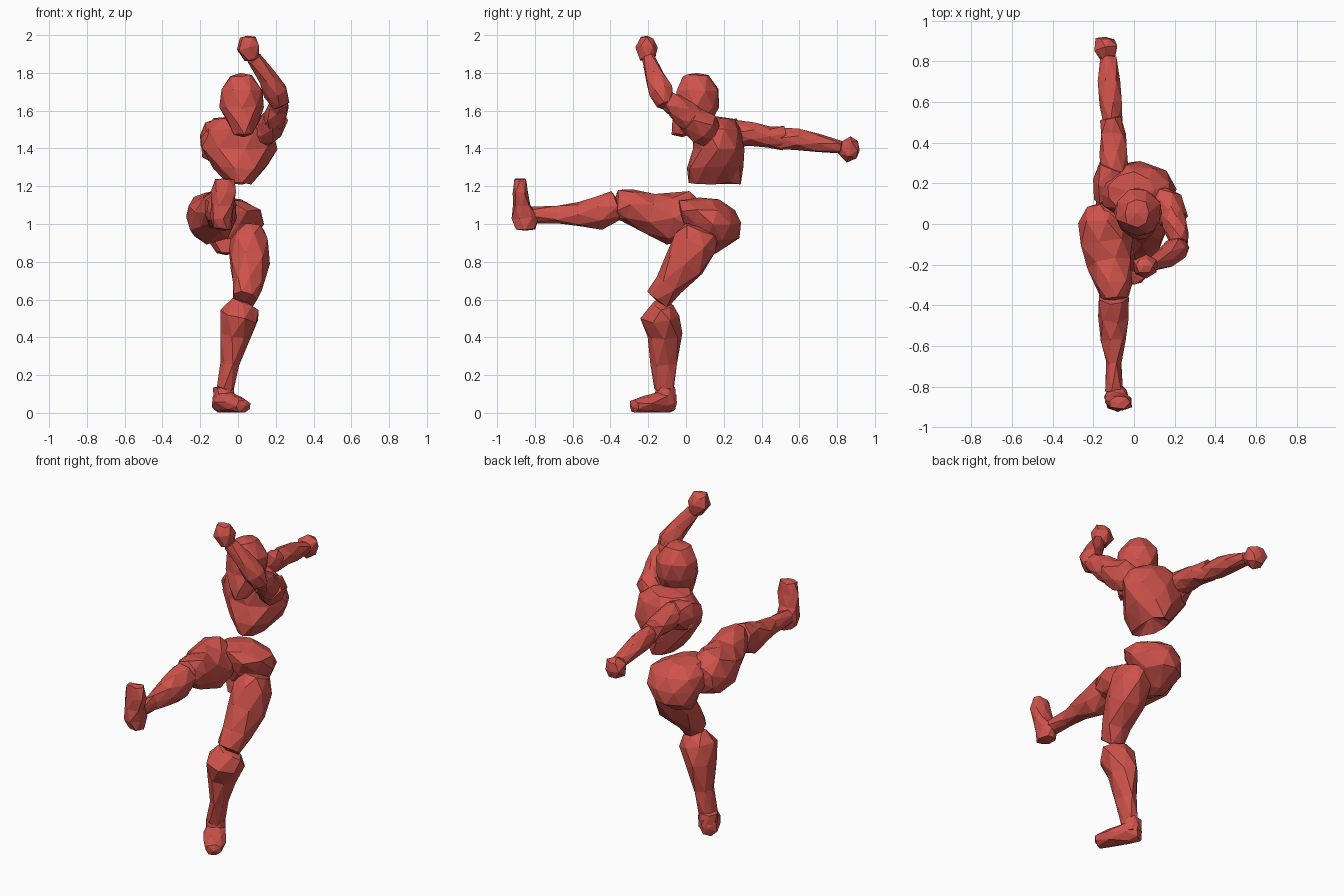
import bpy, bmesh, math, random
from mathutils import Vector

random.seed(4)
red = bpy.data.materials.new("red")
red.diffuse_color = (0.62, 0.085, 0.07, 1)


def loft(name, stations, sides=7, caps=(0.015, 0.015), jitter=0.006, axis=None):
    """Faceted tube through (x, y, z, half width, half depth) stations, twisted half a step per ring."""
    bm = bmesh.new()
    pts = [Vector(s[:3]) for s in stations]
    last = len(pts) - 1
    rings = []
    for i, s in enumerate(stations):
        t = Vector(axis) if axis else pts[min(i + 1, last)] - pts[max(i - 1, 0)]
        t.normalize()
        side = Vector((1, 0, 0))
        side = (side - t * side.dot(t)).normalized()
        depth = t.cross(side)
        ring = []
        for j in range(sides):
            a = 2 * math.pi * (j + i / 2) / sides
            p = pts[i] + 1.05 * (side * s[3] * math.cos(a) + depth * s[4] * math.sin(a))
            p += Vector([random.uniform(-jitter, jitter) for _ in range(3)])
            p.z = max(p.z, 0)
            ring.append(bm.verts.new(p))
        rings.append(ring)
        if i in (0, last):
            out = -t * caps[0] if i == 0 else t * caps[1]
            tip = bm.verts.new(pts[i] + out)
            for j in range(sides):
                bm.faces.new((ring[j], ring[(j + 1) % sides], tip))
    for low, high in zip(rings, rings[1:]):
        for j in range(sides):
            k = (j + 1) % sides
            bm.faces.new((low[j], low[k], high[j]))
            bm.faces.new((low[k], high[k], high[j]))
    bmesh.ops.recalc_face_normals(bm, faces=bm.faces)
    mesh = bpy.data.meshes.new(name)
    bm.to_mesh(mesh)
    bm.free()
    mesh.materials.append(red)
    bpy.context.collection.objects.link(bpy.data.objects.new(name, mesh))


UP = (0, 0, 1)

# Head, chest and pelvis
loft("head", [(.03, -.02, 1.475, .045, .05), (.025, .03, 1.54, .085, .105),
              (.02, .055, 1.62, .11, .115), (.02, .06, 1.71, .108, .11),
              (.015, .055, 1.785, .06, .065)], sides=8, axis=UP)
loft("chest", [(.01, .15, 1.215, .06, .135), (.01, .15, 1.3, .14, .145),
               (0, .17, 1.4, .195, .13), (0, .16, 1.5, .18, .12),
               (-.02, .16, 1.56, .11, .09)], sides=9, caps=(-.065, .01), axis=UP)
loft("pelvis", [(-.06, .09, .85, .05, .07), (-.04, .15, .92, .12, .125),
                (-.03, .14, 1.0, .155, .145), (-.03, .11, 1.07, .155, .14),
                (-.06, .07, 1.125, .09, .1)], sides=9, axis=UP)

# Standing leg
loft("standing_thigh", [(.07, .08, .97, .07, .09), (.06, .05, .9, .105, .11),
                        (.06, -.005, .79, .1, .11), (.05, -.09, .68, .078, .08),
                        (.035, -.145, .605, .068, .07)])
loft("standing_shin", [(.035, -.125, .575, .07, .05), (.01, -.135, .51, .1, .1),
                       (-.015, -.115, .41, .08, .09), (-.04, -.12, .26, .05, .065),
                       (-.065, -.115, .13, .045, .05)])
loft("standing_ankle", [(-.07, -.11, .05, .055, .06), (-.07, -.11, .13, .055, .05)], axis=UP)
loft("standing_foot", [(-.1, -.075, .055, .045, .05), (-.065, -.125, .06, .06, .058),
                       (-.01, -.21, .045, .062, .043), (.03, -.275, .035, .045, .032)],
     jitter=.004)

# Kicking leg, stretched forward
loft("kicking_thigh", [(-.16, .09, 1.03, .08, .08), (-.155, .02, 1.04, .12, .125),
                       (-.14, -.09, 1.03, .125, .135), (-.12, -.2, 1.06, .11, .1),
                       (-.1, -.31, 1.1, .085, .09), (-.095, -.37, 1.105, .065, .07)])
loft("kicking_shin", [(-.1, -.36, 1.1, .07, .075), (-.1, -.46, 1.055, .075, .09),
                      (-.1, -.57, 1.05, .062, .06), (-.1, -.68, 1.045, .04, .045),
                      (-.1, -.82, 1.045, .045, .042)])
loft("kicking_foot", [(-.085, -.85, .975, .045, .055), (-.09, -.85, 1.03, .055, .068),
                      (-.08, -.87, 1.1, .06, .045), (-.075, -.878, 1.17, .065, .042),
                      (-.075, -.88, 1.235, .05, .03)], caps=(.01, .005), axis=UP)

# Arm swung backward
loft("back_shoulder", [(-.16, .12, 1.43, .04, .06), (-.13, .2, 1.46, .07, .09),
                       (-.1, .28, 1.485, .07, .075)])
loft("back_upper_arm", [(-.1, .26, 1.48, .065, .07), (-.1, .35, 1.475, .068, .06),
                        (-.1, .44, 1.46, .06, .05), (-.11, .52, 1.455, .05, .06)])
loft("back_forearm", [(-.11, .5, 1.45, .045, .055), (-.115, .59, 1.445, .056, .055),
                      (-.125, .7, 1.43, .052, .05), (-.125, .82, 1.405, .037, .033)])
loft("back_hand", [(-.125, .81, 1.4, .035, .03), (-.14, .86, 1.395, .06, .07),
                   (-.14, .91, 1.39, .045, .05)], sides=6, caps=(.01, .01))

# Arm raised over the head
loft("raised_shoulder", [(.12, .13, 1.47, .06, .07), (.17, .09, 1.51, .075, .085),
                         (.195, .02, 1.56, .065, .07)])
loft("raised_upper_arm", [(.185, .05, 1.54, .06, .07), (.2, -.01, 1.585, .06, .07),
                          (.215, -.06, 1.625, .05, .06), (.22, -.1, 1.65, .04, .045)])
loft("raised_forearm", [(.225, -.11, 1.63, .045, .04), (.2, -.13, 1.7, .062, .06),
                        (.155, -.165, 1.78, .052, .05), (.085, -.2, 1.875, .034, .036)])
loft("raised_hand", [(.075, -.205, 1.87, .035, .04), (.055, -.21, 1.935, .062, .06),
                     (.05, -.205, 1.985, .038, .036)], sides=6, caps=(.01, .012))
